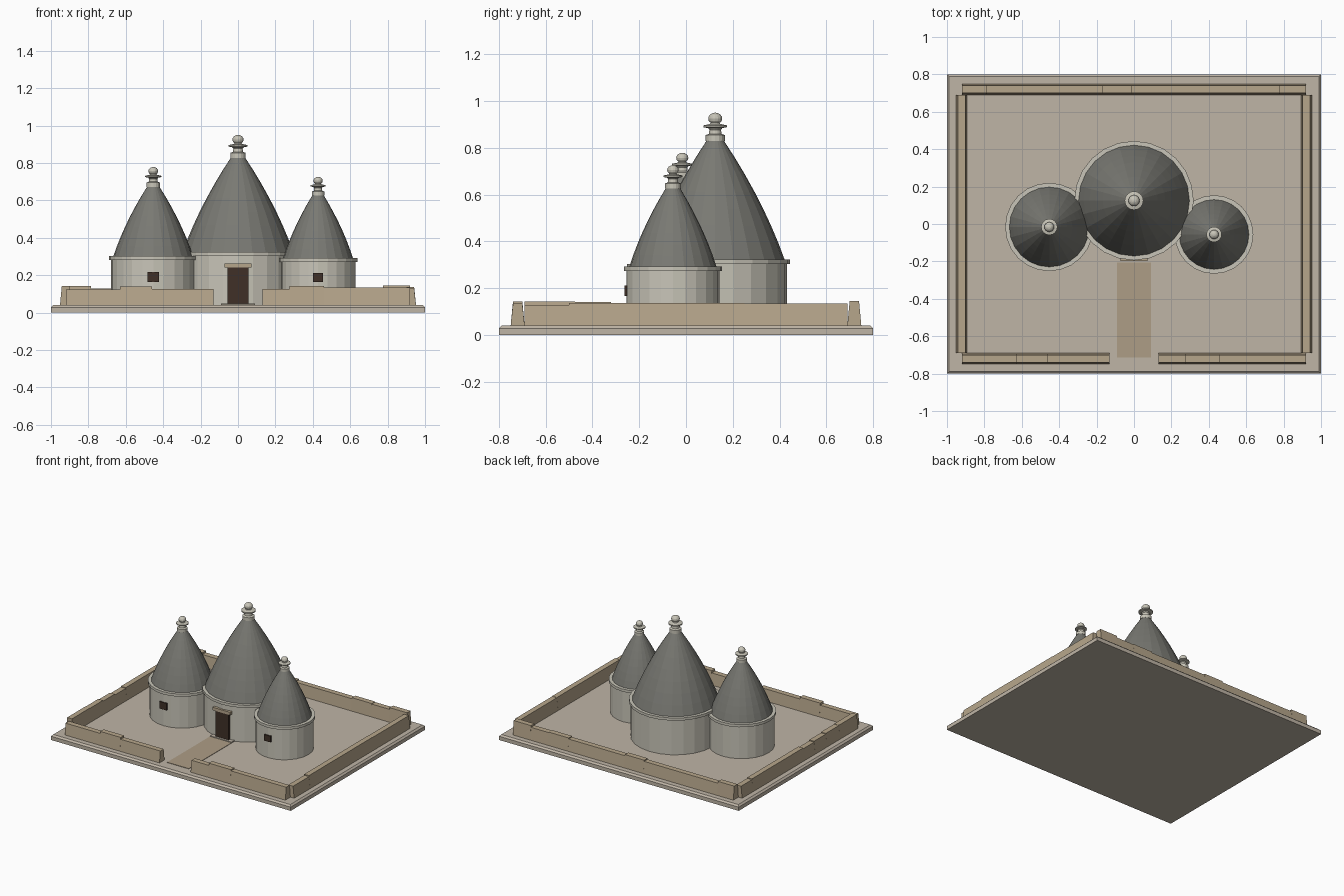
import bpy, bmesh
from math import sin, cos, pi

if "Cube" in bpy.data.objects:
    bpy.data.objects.remove(bpy.data.objects["Cube"])


def material(name, rgb):
    m = bpy.data.materials.new(name)
    m.diffuse_color = (*rgb, 1)
    m.use_nodes = True
    m.node_tree.nodes["Principled BSDF"].inputs["Base Color"].default_value = m.diffuse_color
    return m


STONE = material("pale_stone", (0.52, 0.46, 0.38))
EARTH = material("tan_earth", (0.47, 0.38, 0.26))
PATH = material("path_tan", (0.42, 0.34, 0.24))
PLASTER = material("plaster", (0.58, 0.56, 0.48))
SLATE = material("slate_grey", (0.19, 0.19, 0.17))
WOOD = material("dark_wood", (0.05, 0.03, 0.02))


def finish(name, bm, mat):
    bmesh.ops.recalc_face_normals(bm, faces=bm.faces)
    me = bpy.data.meshes.new(name)
    bm.to_mesh(me)
    bm.free()
    me.materials.append(mat)
    ob = bpy.data.objects.new(name, me)
    bpy.context.collection.objects.link(ob)
    return ob


def add_prism(bm, bottom, top):
    """Closed solid between two matching loops of points."""
    a = [bm.verts.new(p) for p in bottom]
    b = [bm.verts.new(p) for p in top]
    n = len(a)
    bm.faces.new(a[::-1])
    bm.faces.new(b)
    for i in range(n):
        j = (i + 1) % n
        bm.faces.new((a[i], a[j], b[j], b[i]))


def rect(x0, x1, y0, y1, z):
    return [(x0, y0, z), (x1, y0, z), (x1, y1, z), (x0, y1, z)]


def box(name, x0, x1, y0, y1, z0, z1, mat):
    bm = bmesh.new()
    add_prism(bm, rect(x0, x1, y0, y1, z0), rect(x0, x1, y0, y1, z1))
    return finish(name, bm, mat)


def lathe(name, profile, cx, cy, mat, sides=24):
    """Revolve an (r, z) profile about a vertical axis and cap both ends."""
    bm = bmesh.new()
    rings = [[bm.verts.new((cx + r * sin(2 * pi * i / sides),
                            cy - r * cos(2 * pi * i / sides), z))
              for i in range(sides)] for r, z in profile]
    for lo, hi in zip(rings, rings[1:]):
        for i in range(sides):
            j = (i + 1) % sides
            bm.faces.new((lo[i], lo[j], hi[j], hi[i]))
    bm.faces.new(rings[0][::-1])
    bm.faces.new(rings[-1])
    return finish(name, bm, mat)


def stepped_wall(name, axis, centre, cuts, heights):
    """Tapered low wall whose top steps between the cut positions."""
    bm = bmesh.new()
    for s, e, h in zip(cuts, cuts[1:], heights):
        loops = []
        for half, z in ((0.03, 0.038), (0.02, h)):
            lo, hi = centre - half, centre + half
            loops.append(rect(s, e, lo, hi, z) if axis == "x" else rect(lo, hi, s, e, z))
        add_prism(bm, *loops)
    return finish(name, bm, EARTH)


# Ground slab with a chamfered upper edge
bm = bmesh.new()
add_prism(bm, rect(-1, 1, -0.8, 0.8, 0), rect(-1, 1, -0.8, 0.8, 0.04))
top_edges = [e for e in bm.edges if all(v.co.z > 0.03 for v in e.verts)]
bmesh.ops.bevel(bm, geom=top_edges, offset=0.012, segments=1, affect='EDGES')
finish("ground_slab", bm, STONE)
box("entrance_path", -0.09, 0.09, -0.715, -0.17, 0.035, 0.043, PATH)

# Enclosure walls, with the gateway left open in front
stepped_wall("back_wall", "x", 0.72, [-0.92, -0.786, -0.17, -0.01, 0.46, 0.626, 0.775, 0.92],
             [0.142, 0.128, 0.137, 0.128, 0.136, 0.132, 0.145])
stepped_wall("front_wall_left", "x", -0.72, [-0.92, -0.63, -0.46, -0.13], [0.125, 0.14, 0.126])
stepped_wall("front_wall_right", "x", -0.72, [0.13, 0.275, 0.46, 0.92], [0.126, 0.143, 0.134])
stepped_wall("left_wall", "y", -0.922, [-0.69, -0.475, -0.32, -0.18, -0.05, 0.56, 0.69],
             [0.143, 0.141, 0.135, 0.128, 0.134, 0.128])
stepped_wall("right_wall", "y", 0.922, [-0.69, -0.5, 0.25, 0.69], [0.128, 0.136, 0.134])


def hut(tag, cx, cy, wall_r, wall_top, roof_r, roof_top, k):
    """Round hut: drum, eaves ring, slightly bulging cone and finial of scale k."""
    lathe(tag + "_drum", [(wall_r, 0.038), (wall_r, wall_top - 0.01)], cx, cy, PLASTER)
    rim = wall_r + 0.011
    lathe(tag + "_eaves", [(rim, wall_top - 0.02), (rim, wall_top)], cx, cy, PLASTER)
    tip, steps = 0.036 * k, 7
    cone = []
    for i in range(steps + 1):
        t = i / steps
        r = roof_r + (tip - roof_r) * t + 0.27 * roof_r * t * (1 - t)
        cone.append((r, wall_top - 0.002 + (roof_top - wall_top + 0.002) * t))
    lathe(tag + "_roof", cone, cx, cy, SLATE)
    # Finial: collar, neck, disc and ball
    shape = [(0.041, -0.004), (0.041, 0.022), (0.027, 0.028), (0.025, 0.045), (0.03, 0.052),
             (0.05, 0.056), (0.05, 0.064), (0.022, 0.07), (0.018, 0.076)]
    ball = [(0.03 * sin(a), 0.093 - 0.025 * cos(a))
            for a in (pi * f for f in (0.25, 0.375, 0.5, 0.625, 0.75, 0.875, 0.97))]
    lathe(tag + "_finial", [(r * k, roof_top + z * k) for r, z in shape + ball],
          cx, cy, PLASTER, 16)


hut("main_hut", 0, 0.125, 0.308, 0.323, 0.297, 0.832, 1.0)
hut("left_hut", -0.453, -0.016, 0.225, 0.302, 0.214, 0.676, 0.87)
hut("right_hut", 0.428, -0.056, 0.199, 0.292, 0.187, 0.629, 0.82)

# Door with lintel and step
box("door", -0.055, 0.055, -0.19, -0.15, 0.04, 0.243, WOOD)
box("door_lintel", -0.073, 0.073, -0.197, -0.15, 0.242, 0.264, EARTH)
box("door_step", -0.09, 0.09, -0.205, -0.15, 0.038, 0.048, STONE)

# Small windows on the side huts
box("left_window", -0.483, -0.423, -0.248, -0.22, 0.165, 0.218, WOOD)
box("right_window", 0.402, 0.454, -0.263, -0.23, 0.165, 0.211, WOOD)
